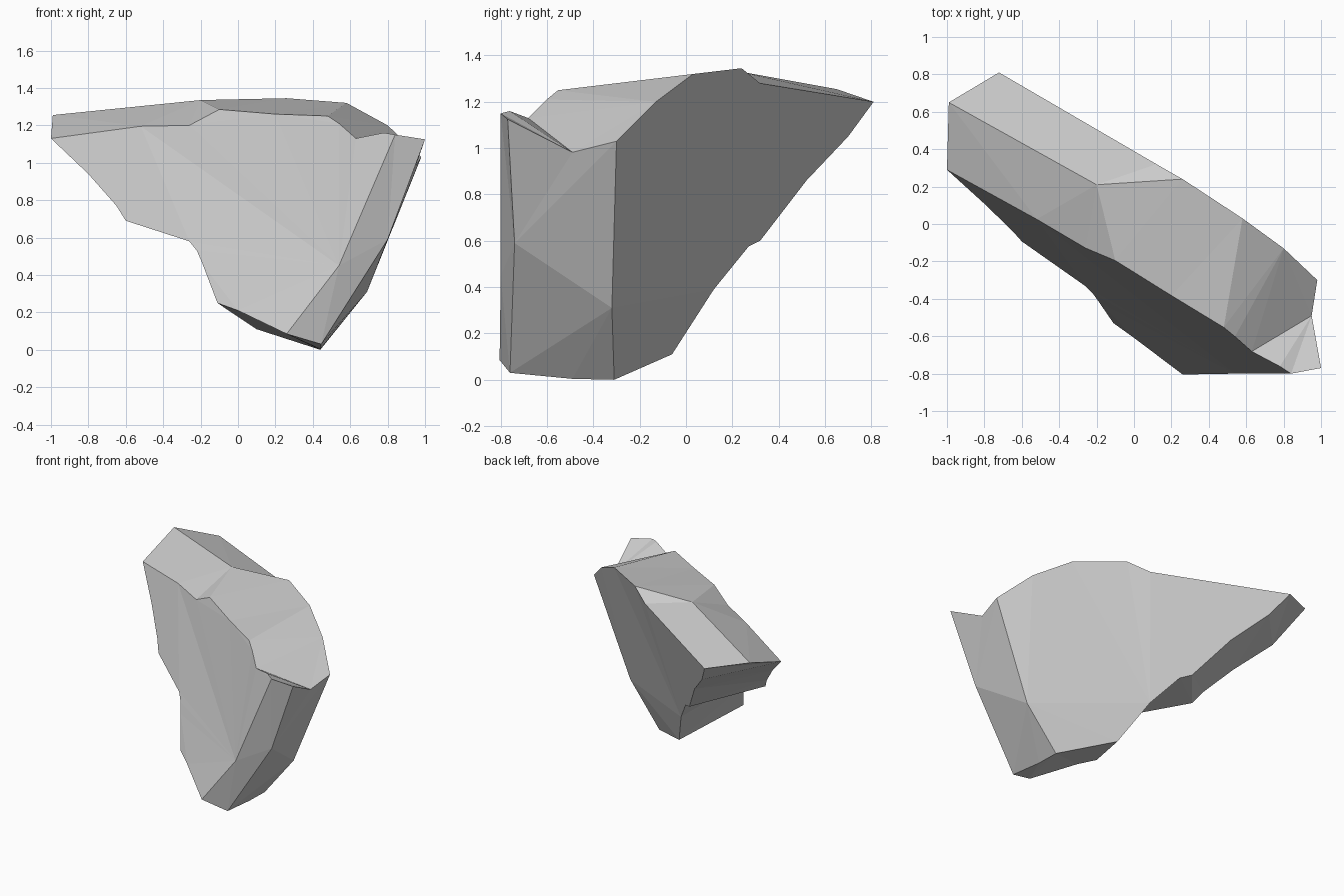
import bpy, bmesh

if "Cube" in bpy.data.objects:
    bpy.data.objects.remove(bpy.data.objects["Cube"])

bm = bmesh.new()


def add(points):
    return [bm.verts.new(p) for p in points]


def on_front(profile):
    # lift (x, z) points onto the leaning front plane
    return add([(x, 0.29 - 0.596 * (x + 1) + 0.329 * (z - 1.13), z) for x, z in profile])


def on_back(profile):
    # lift (y, z) points onto the parallel back plane
    return add([(0.44 - 1.589 * (y + 0.31) + 0.515 * z, y, z) for y, z in profile])


def face(*vs):
    bm.faces.new(list(dict.fromkeys(vs)))


def bridge(a, b):
    # strip between two chains; repeated points collapse to triangles
    for i in range(len(a) - 1):
        face(a[i], a[i + 1], b[i + 1], b[i])


# Front slab outline: lower edge left to right, then top edge left to right
low = on_front([(-1, 1.13), (-.8, .94), (-.65, .77), (-.6, .69), (-.26, .58),
                (-.22, .53), (-.19, .46), (-.11, .25), (0, .21), (.26, .085)])
top = on_front([(-.52, 1.195), (-.26, 1.2), (-.1, 1.285), (.2, 1.26),
                (.48, 1.25), (.54, 1.21), (.63, 1.13), (.78, 1.16)])

# Back slab outline: lower edge from the left tip to the foot, then top edge
back = on_back([(.81, 1.2), (.70, 1.05), (.52, .86), (.32, .6), (.27, .575),
                (.12, .39), (-.06, .11), (-.31, 0)])
crest = add([(.12, .32, 1.28), (.26, .24, 1.345), (.58, .03, 1.32), (.8, -.13, 1.2)])

# Right end columns, notch, foot and upper ridge
front_mid, front_tip = add([(.54, -.8, .45), (.84, -.8, 1.15)])
mid_foot, mid, mid_tip = add([(.445, -.76, .03), (.8, -.74, .59), (1, -.77, 1.125)])
back_mid, back_tip = add([(.69, -.32, .31), (.98, -.3, 1.03)])
notch, heel = add([(.95, -.49, .982), (.44, -.49, .004)])
ridge_l, ridge_r = add([(-.99, .65, 1.255), (-.2, .21, 1.335)])

# Front face, slightly bent along a diagonal
face(*low, front_mid, top[0])
face(top[0], front_mid, front_tip, *reversed(top[1:]))

# Back face
face(*back, back_mid, back_tip, *reversed(crest))

# Underside band
pairs = [(0, 0), (0, 1), (1, 2), (2, 2), (3, 3), (4, 4), (5, 5), (6, 5),
         (7, 6), (8, 6), (8, 7), (9, 7)]
bridge([low[i] for i, j in pairs], [back[j] for i, j in pairs])
face(low[9], back[7], heel)
face(low[9], heel, mid_foot)

# Right end facets
bridge([low[9], front_mid, front_tip], [mid_foot, mid, mid_tip])
face(mid_foot, heel, back[7], back_mid)
face(mid_foot, back_mid, mid)
face(mid, back_mid, back_tip)
face(mid, back_tip, notch)
face(mid, notch, mid_tip)

# Notch at the upper right corner
for a, b in ((top[6], top[7]), (top[7], front_tip), (front_tip, mid_tip)):
    face(a, b, notch)

# Top facets
face(low[0], ridge_l, back[0])
face(ridge_l, ridge_r, crest[0], back[0])
face(ridge_r, crest[1], crest[0])
bridge([low[0], top[0], top[1], top[2], top[2], top[3], top[3], top[4], top[5]],
       [ridge_l, ridge_r, ridge_r, ridge_r, crest[1], crest[1], crest[2], crest[2], crest[3]])
face(top[5], top[6], crest[3])
face(crest[3], top[6], notch)
face(crest[3], notch, back_tip)

bmesh.ops.recalc_face_normals(bm, faces=bm.faces)
bmesh.ops.triangulate(bm, faces=[f for f in bm.faces if len(f.verts) > 3])

mesh = bpy.data.meshes.new("rock_shard")
bm.to_mesh(mesh)
bm.free()
bpy.context.collection.objects.link(bpy.data.objects.new("rock_shard", mesh))
